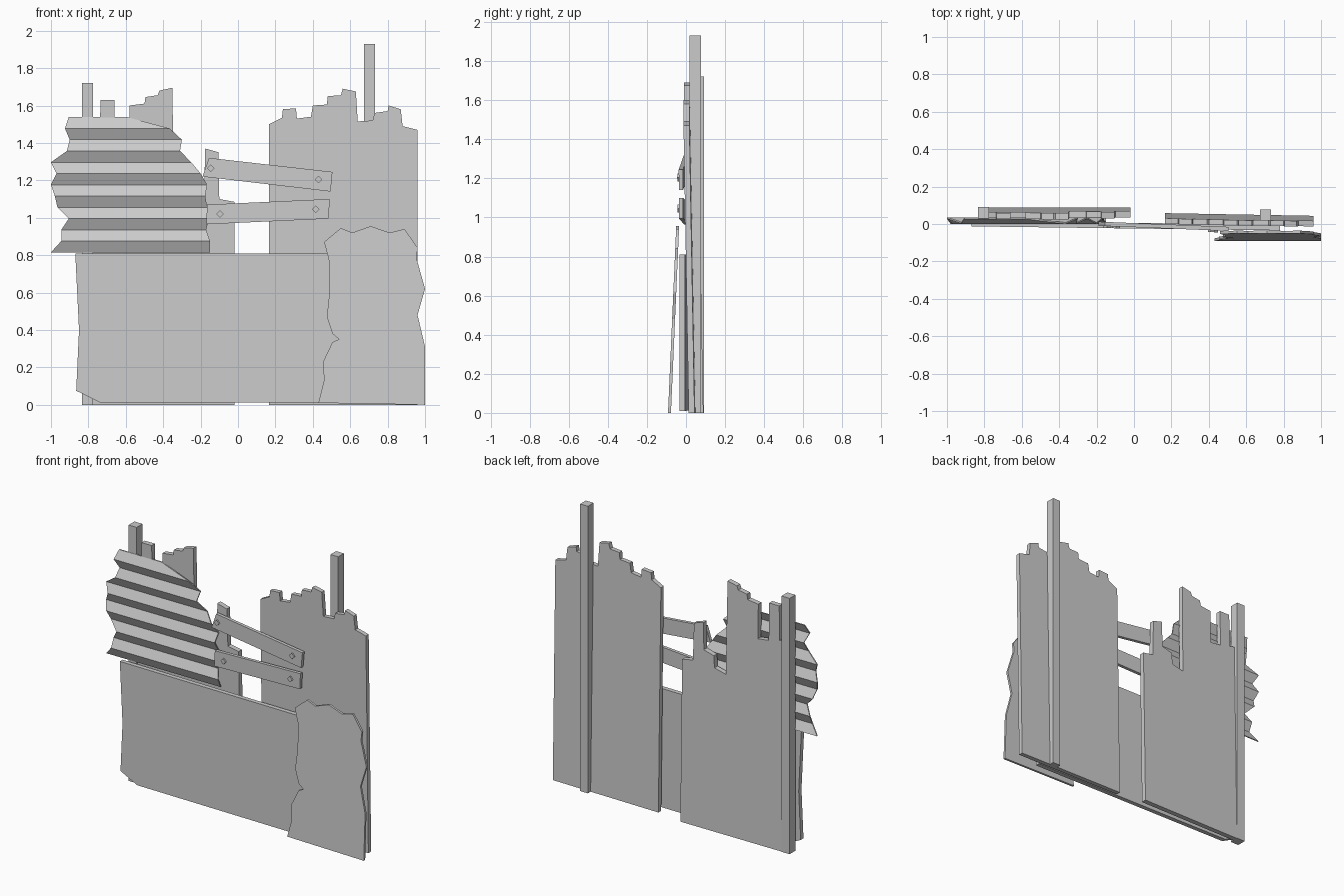
import bpy, bmesh


def make(name, verts, faces):
    bm = bmesh.new()
    vs = [bm.verts.new(v) for v in verts]
    for f in faces:
        bm.faces.new([vs[i] for i in f])
    bmesh.ops.recalc_face_normals(bm, faces=bm.faces[:])
    me = bpy.data.meshes.new(name)
    bm.to_mesh(me)
    bm.free()
    ob = bpy.data.objects.new(name, me)
    bpy.context.collection.objects.link(ob)
    return ob


def plate(name, outline, y0, thick, lean=0.0, yaw=0.0):
    """Extrude an x/z outline; front face y = y0 + lean*z + yaw*x."""
    n = len(outline)
    front = [(x, y0 + lean * z + yaw * x, z) for x, z in outline]
    back = [(x, y + thick, z) for x, y, z in front]
    faces = [list(range(n)), list(range(n, 2 * n))]
    faces += [[i, (i + 1) % n, (i + 1) % n + n, i + n] for i in range(n)]
    return make(name, front + back, faces)


def box(name, x0, x1, y0, y1, z1):
    return plate(name, [(x0, 0), (x1, 0), (x1, z1), (x0, z1)], y0, y1 - y0)


# Upright board walls with broken tops
left_top = [(-0.82, 1.42), (-0.74, 1.40), (-0.735, 1.63), (-0.66, 1.63), (-0.66, 1.38),
            (-0.58, 1.37), (-0.58, 1.60), (-0.50, 1.61), (-0.495, 1.645), (-0.43, 1.655),
            (-0.42, 1.68), (-0.35, 1.695), (-0.345, 1.07), (-0.26, 1.09), (-0.255, 1.17),
            (-0.18, 1.19), (-0.175, 1.37), (-0.105, 1.35), (-0.10, 1.10), (-0.02, 1.085)]
plate("left_board_wall", [(-0.02, 0), (-0.82, 0)] + left_top, 0.055, 0.034, -0.018)

right_top = [(0.165, 1.50), (0.235, 1.535), (0.24, 1.58), (0.31, 1.585), (0.315, 1.53),
             (0.39, 1.54), (0.40, 1.60), (0.475, 1.605), (0.48, 1.65), (0.55, 1.655),
             (0.56, 1.69), (0.63, 1.675), (0.64, 1.515), (0.72, 1.52), (0.73, 1.56),
             (0.80, 1.57), (0.805, 1.60), (0.87, 1.58), (0.88, 1.49), (0.96, 1.47)]
plate("right_board_wall", [(0.96, 0), (0.165, 0)] + right_top, 0.031, 0.03, -0.018, -0.018)

# Posts
box("left_post", -0.835, -0.775, 0.03, 0.092, 1.72)
box("right_post", 0.675, 0.733, 0.018, 0.078, 1.93)

# Long horizontal panel
plate("horizontal_panel", [(-0.87, 0.81), (-0.85, 0.40), (-0.865, 0.075), (-0.74, 0.013),
                           (0.78, 0.01), (0.78, 0.81)], -0.024, 0.03, 0, -0.013)

# Ragged leaning sheet
sheet = [(0.43, 0.01), (0.46, 0.13), (0.455, 0.23), (0.505, 0.335), (0.54, 0.35),
         (0.505, 0.38), (0.475, 0.47), (0.49, 0.61), (0.485, 0.78), (0.46, 0.87),
         (0.55, 0.945), (0.61, 0.92), (0.71, 0.955), (0.81, 0.92), (0.89, 0.94),
         (0.96, 0.84), (0.955, 0.78), (1.0, 0.62), (0.96, 0.48), (1.0, 0.31), (1.0, 0.0)]
plate("leaning_sheet", sheet, -0.092, 0.015, 0.044)

# Corrugated sheet: zigzag profile with torn ends
lefts = [-1.0, -.945, -.945, -.905, -.965, -.98, -1.0, -.97, -1.0, -.915, -.9, -.925, -.905]
rights = [-.15, -.15, -.17, -.155, -.165, -.175, -.165, -.2, -.25, -.31, -.3, -.365, -.59]
T = 0.008
verts, faces = [], []
for i, (a, b) in enumerate(zip(lefts, rights)):
    z, y = 0.815 + 0.0602 * i, (0.0 if i % 2 else 0.028)
    verts += [(a, y, z), (b, y, z), (b, y + T, z), (a, y + T, z)]
    if i:
        p, q = 4 * i - 4, 4 * i
        faces += [[p + k, p + (k + 1) % 4, q + (k + 1) % 4, q + k] for k in range(4)]
faces += [[0, 1, 2, 3], [48, 49, 50, 51]]
make("corrugated_sheet", verts, faces)

# Cross planks and diamond nail heads
planks = {"upper": ([(-0.19, 1.22), (0.495, 1.14), (0.505, 1.245), (-0.155, 1.32)],
                    [(-0.145, 1.265), (0.43, 1.205)]),
          "lower": ([(-0.17, 0.965), (0.485, 0.995), (0.49, 1.10), (-0.165, 1.07)],
                    [(-0.095, 1.02), (0.415, 1.045)])}
for key, (outline, nails) in planks.items():
    plate(key + "_plank", outline, -0.017, 0.022, 0, -0.04)
    for i, (x, z) in enumerate(nails):
        r = 0.02
        plate(f"{key}_nail_{i + 1}", [(x - r, z), (x, z - r), (x + r, z), (x, z + r)],
              -0.027, 0.015, 0, -0.04)
